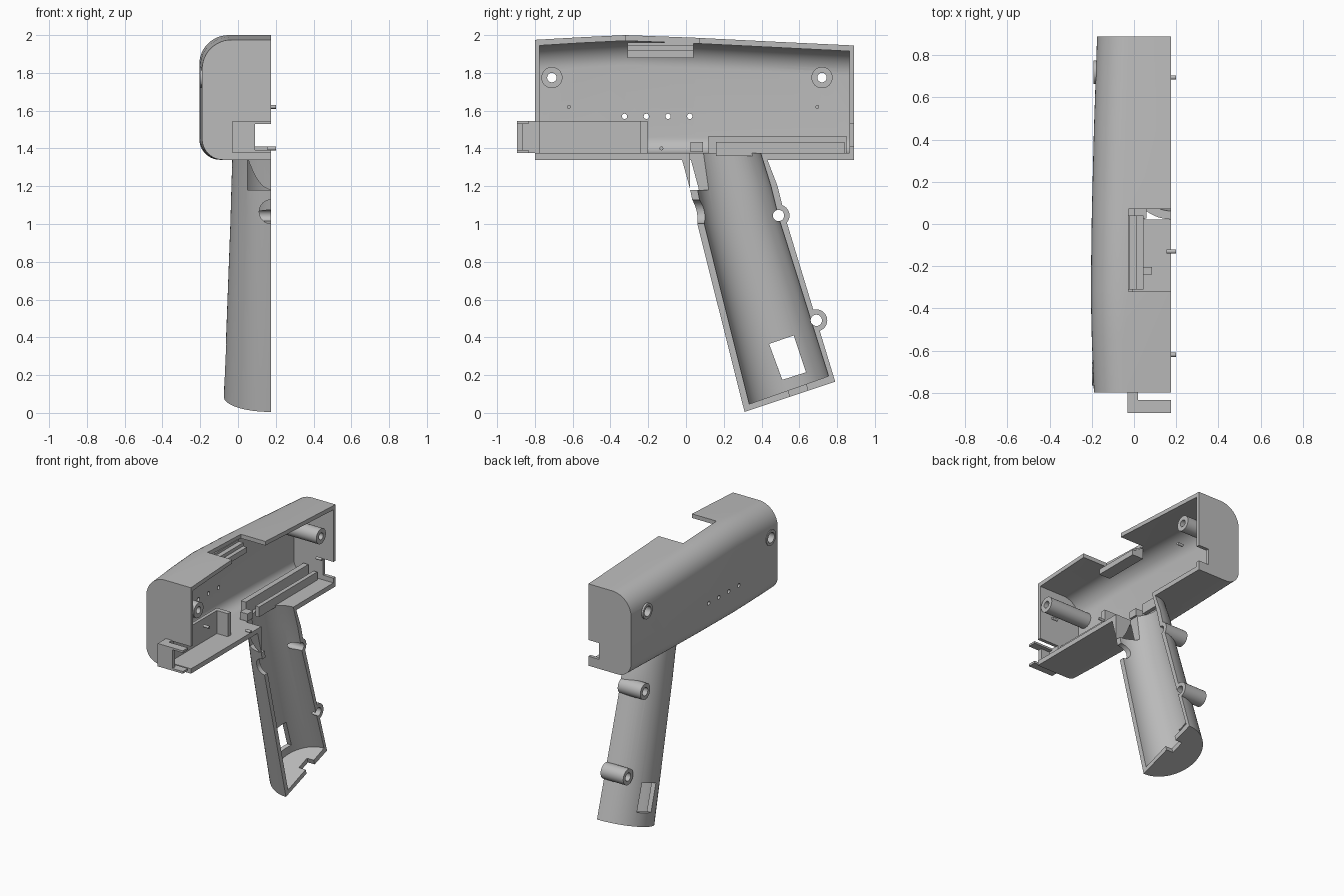
import bpy, bmesh, math
from mathutils import Vector

if "Cube" in bpy.data.objects:
    bpy.data.objects.remove(bpy.data.objects["Cube"])

GREY = bpy.data.materials.new("plain grey")
GREY.use_nodes = True
GREY.diffuse_color = (0.5, 0.5, 0.5, 1)
GREY.node_tree.nodes["Principled BSDF"].inputs["Base Color"].default_value = (0.5, 0.5, 0.5, 1)
SPLIT = 0.175  # x of the open joining plane


def finish(name, bm):
    bmesh.ops.recalc_face_normals(bm, faces=bm.faces)
    mesh = bpy.data.meshes.new(name)
    bm.to_mesh(mesh)
    bm.free()
    mesh.materials.append(GREY)
    ob = bpy.data.objects.new(name, mesh)
    bpy.context.collection.objects.link(ob)
    return ob


def loft(name, rings, closed=False):
    """Skin matching rings of points; cap the ends, or join last to first."""
    bm = bmesh.new()
    rows = [[bm.verts.new(p) for p in ring] for ring in rings]
    n = len(rows[0])
    pairs = list(zip(rows, rows[1:])) + ([(rows[-1], rows[0])] if closed else [])
    for a, b in pairs:
        for i in range(n):
            j = (i + 1) % n
            bm.faces.new((a[i], a[j], b[j], b[i]))
    if not closed:
        bm.faces.new(rows[0])
        bm.faces.new(rows[-1])
    return finish(name, bm)


def box(name, x, y, z):
    return loft(name, [[(a, y[0], z[0]), (a, y[1], z[0]), (a, y[1], z[1]), (a, y[0], z[1])] for a in x])


def circle(x, y, z, r, n=32):
    return [(x, y + r * math.cos(math.tau * i / n), z + r * math.sin(math.tau * i / n)) for i in range(n)]


def rod(name, y, z, r, x0, x1):
    return loft(name, [circle(x0, y, z, r), circle(x1, y, z, r)])


def boolean(target, tool, op):
    mod = target.modifiers.new("cut", "BOOLEAN")
    mod.operation, mod.solver, mod.object = op, "EXACT", tool
    bpy.context.view_layer.objects.active = target
    bpy.ops.object.modifier_apply(modifier=mod.name)
    bpy.data.objects.remove(tool)


def body_ring(y, left, top, bottom, rt, rb, open_x):
    pts = [(open_x, y, bottom), (open_x, y, top)]
    for i in range(13):
        a = math.pi / 2 * (1 + i / 12)
        pts.append((left + rt + rt * math.cos(a), y, top - rt + rt * math.sin(a)))
    for i in range(13):
        a = math.pi / 2 * (2 + i / 12)
        pts.append((left + rb + rb * math.cos(a), y, bottom + rb + rb * math.sin(a)))
    return pts


def grip_ring(yf, zf, yr, zr, depth, extend):
    f, r = Vector((0, yf, zf)), Vector((0, yr, zr))
    c, h = (f + r) / 2, (f - r) / 2
    pts = []
    for i in range(33):
        a = math.pi * i / 32
        p = c + h * math.cos(a)
        pts.append((SPLIT - depth * math.sin(a), p.y, p.z))
    if extend:
        pts = [(0.3, yf, zf)] + pts + [(0.3, yr, zr)]
    return pts


# Outer solid: body, grip and rear screw lugs
stations = [(-0.8, -0.19, 1.975), (-0.55, -0.2, 1.989), (-0.32, -0.205, 2.0),
            (0.05, -0.2, 1.986), (0.45, -0.19, 1.966), (0.89, -0.175, 1.945)]
shell = loft("half_shell", [body_ring(y, l, t, 1.34, 0.155, 0.11, SPLIT) for y, l, t in stations])
outer = [(-0.025, 1.355, 0.425, 1.355, 0.205), (0.02, 1.19, 0.485, 1.2, 0.21),
         (0.06, 1.0, 0.527, 1.03, 0.215), (0.31, 0.005, 0.79, 0.165, 0.25)]
boolean(shell, loft("grip_outer", [grip_ring(*s, False) for s in outer]), "UNION")
lugs = [(0.49, 1.045), (0.69, 0.49)]
for y, z in lugs:
    boolean(shell, rod("lug", y, z, 0.058, -0.01, SPLIT), "UNION")

# Hollow the body and the grip
inner_y = [-0.775, -0.55, -0.32, 0.05, 0.45, 0.865]
boolean(shell, loft("body_cavity", [body_ring(y, s[1] + 0.027, s[2] - 0.03, 1.375, 0.13, 0.085, 0.3)
                                    for y, s in zip(inner_y, stations)]), "DIFFERENCE")
inner = [(0.03, 1.41, 0.385, 1.41, 0.17), (0.06, 1.19, 0.45, 1.2, 0.175),
         (0.097, 1.0, 0.492, 1.03, 0.18), (0.335, 0.047, 0.755, 0.195, 0.215)]
boolean(shell, loft("grip_cavity", [grip_ring(*s, True) for s in inner]), "DIFFERENCE")

# Openings: top notch, nose bay, rear slot, switch pocket
for x, y, z in [((-0.025, 0.3), (-0.32, 0.07), (1.9, 2.1)),
                ((-0.005, 0.3), (-0.9, -0.7), (1.376, 1.54)),
                ((0.09, 0.3), (0.8, 1.0), (1.41, 1.53)),
                ((0.05, 0.3), (0.022, 0.12), (1.18, 1.42))]:
    boolean(shell, box("opening", x, y, z), "DIFFERENCE")

# Trigger hole through the grip front
trigger = [[(x, y, z) for y, x, z in circle(yy, SPLIT, 1.065, 0.063)] for yy in (-0.1, 0.2)]
boolean(shell, loft("trigger_hole", trigger), "DIFFERENCE")

# Slanted window in the grip side and cable notch in the grip base
window = [(0.44, 0.365), (0.57, 0.41), (0.635, 0.215), (0.51, 0.175)]
notch = [(0.535, 0.135), (0.63, 0.167), (0.655, 0.09), (0.56, 0.058)]
for quad, x0, x1 in [(window, -0.3, 0.1), (notch, 0.12, 0.3)]:
    boolean(shell, loft("slot", [[(x, y, z) for y, z in quad] for x in (x0, x1)]), "DIFFERENCE")

# Round holes: lugs, indicator row and screw post seats
posts = [(-0.71, 1.775), (0.72, 1.775)]
holes = [(y, z, 0.03) for y, z in lugs] + [(y, z, 0.05) for y, z in posts]
holes += [(-0.325 + 0.115 * i, 1.57, 0.014) for i in range(4)]
for y, z, r in holes:
    boolean(shell, rod("hole", y, z, r, -0.3, 0.3), "DIFFERENCE")

# Screw posts with a counterbored outer end
for tag, (y, z), x0 in zip(("front", "rear"), posts, (-0.2, -0.192)):
    profile = [(x0, 0.056), (SPLIT, 0.056), (SPLIT, 0.025), (x0 + 0.05, 0.025), (x0 + 0.05, 0.037), (x0, 0.037)]
    loft(tag + "_screw_post", [circle(x, y, z, r) for x, r in profile], closed=True)

# Locating pins
for tag, y, z in [("front", -0.62, 1.62), ("rear", 0.695, 1.62), ("lower", -0.13, 1.4)]:
    rod(tag + "_locating_pin", y, z, 0.01, 0.155, 0.2)

# Nose bay and clip, floor rails, switch block, top tray
for name, x, y, z in [
        ("bay_side", (-0.03, -0.005), (-0.785, -0.205), (1.36, 1.545)),
        ("bay_end", (-0.03, 0.085), (-0.24, -0.205), (1.36, 1.545)),
        ("clip_arm", (-0.03, 0.02), (-0.895, -0.775), (1.376, 1.545)),
        ("clip_web", (-0.03, 0.09), (-0.895, -0.865), (1.376, 1.545)),
        ("clip_top", (-0.03, SPLIT), (-0.895, -0.835), (1.53, 1.545)),
        ("clip_bottom", (-0.03, SPLIT), (-0.895, -0.835), (1.376, 1.392)),
        ("inner_rail", (-0.06, -0.02), (0.12, 0.85), (1.36, 1.465)),
        ("outer_rail", (0.03, 0.06), (0.16, 0.84), (1.36, 1.435)),
        ("switch_block", (0.0, 0.06), (0.025, 0.09), (1.38, 1.435)),
        ("tray_floor", (-0.045, 0.045), (-0.31, 0.04), (1.88, 1.92)),
        ("tray_back", (-0.045, -0.02), (-0.31, 0.04), (1.9, 1.962)),
        ("tray_step", (-0.025, 0.015), (-0.31, 0.04), (1.9, 1.945))]:
    box(name, x, y, z)

# Smooth the curved walls while keeping hard edges
for ob in bpy.context.collection.objects:
    ob.select_set(ob.type == "MESH" and GREY.name in ob.data.materials)
bpy.context.view_layer.objects.active = shell
bpy.ops.object.shade_smooth_by_angle(angle=math.radians(30))
